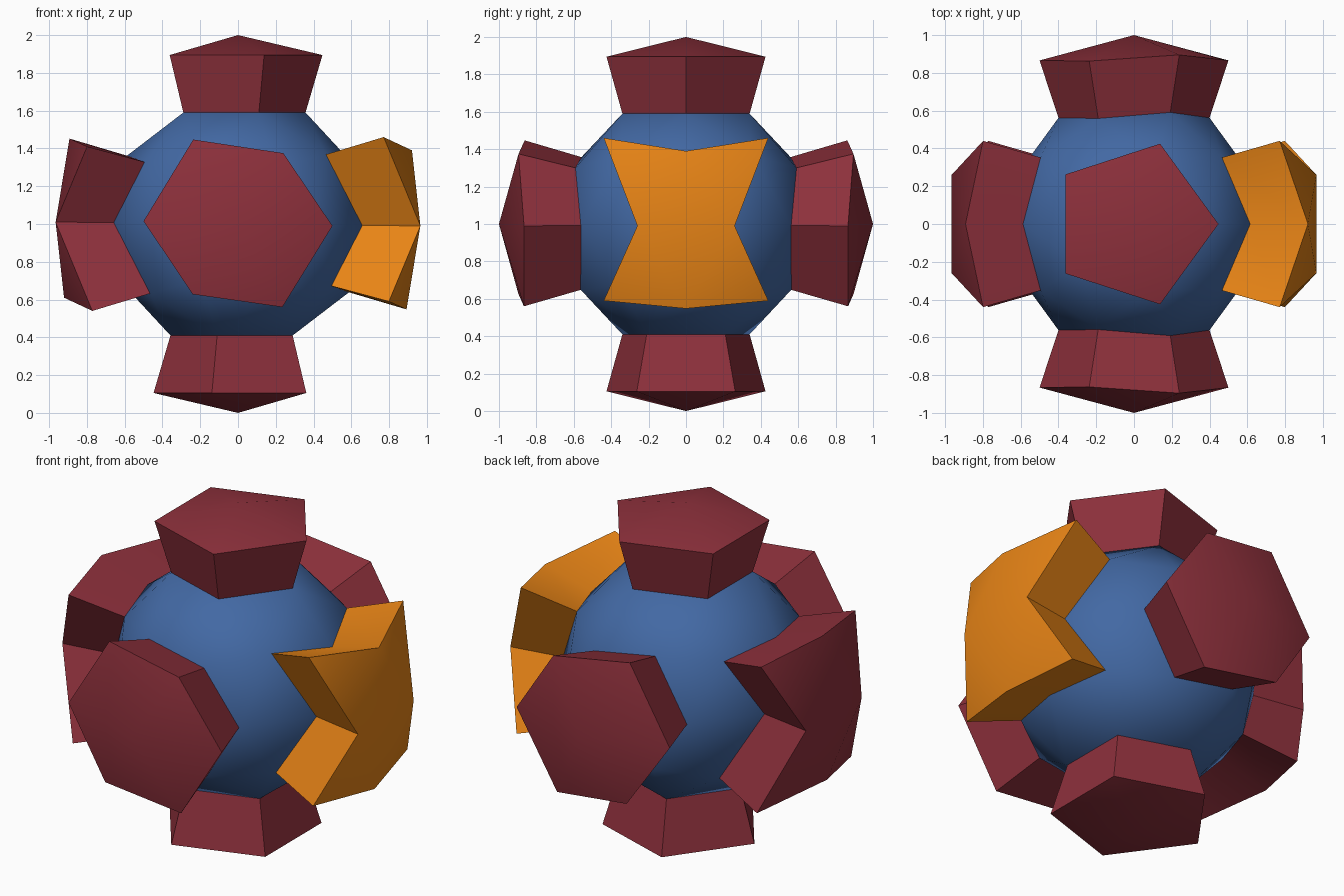
import bpy, bmesh, math
from mathutils import Vector

if "Cube" in bpy.data.objects:
    bpy.data.objects.remove(bpy.data.objects["Cube"])

CENTRE = Vector((0, 0, 1))
R_OUT, R_IN, TAPER = 1.0, 0.69, 0.8


def material(name, rgb):
    m = bpy.data.materials.new(name)
    m.diffuse_color = (*rgb, 1)
    m.use_nodes = True
    m.node_tree.nodes["Principled BSDF"].inputs["Base Color"].default_value = m.diffuse_color
    return m


RED = material("red", (0.27, 0.03, 0.045))
BLUE = material("blue", (0.055, 0.14, 0.37))
ORANGE = material("orange", (0.80, 0.23, 0.008))


def finish(bm, name, mat, angle):
    bmesh.ops.recalc_face_normals(bm, faces=bm.faces)
    mesh = bpy.data.meshes.new(name)
    bm.to_mesh(mesh)
    bm.free()
    ob = bpy.data.objects.new(name, mesh)
    ob.location = CENTRE
    mesh.materials.append(mat)
    bpy.context.collection.objects.link(ob)
    bpy.ops.object.select_all(action='DESELECT')
    ob.select_set(True)
    bpy.context.view_layer.objects.active = ob
    bpy.ops.object.shade_smooth_by_angle(angle=math.radians(angle))


def on_sphere(a, b, r, axis, sign):
    """Lift outline point (a, b) along an axis onto a sphere of radius r."""
    co = [a, b]
    co.insert(axis, sign * math.sqrt(r * r - a * a - b * b))
    return Vector(co)


def plate(name, outline, axis, sign, mat, cap=None):
    """Tapered block on the core; returns its base ring."""
    bm = bmesh.new()
    outer = [bm.verts.new(on_sphere(a, b, R_OUT, axis, sign)) for a, b in outline]
    base = [on_sphere(a * TAPER, b * TAPER, R_IN, axis, sign) for a, b in outline]
    inner = [bm.verts.new(p) for p in base]
    n = len(outline)
    for i in range(n):
        j = (i + 1) % n
        bm.faces.new((outer[i], outer[j], inner[j], inner[i]))
    if cap:
        for tri in cap:
            bm.faces.new([outer[i] for i in tri])
    else:
        apex = bm.verts.new(on_sphere(0, 0, R_OUT, axis, sign))
        for i in range(n):
            bm.faces.new((outer[i], outer[(i + 1) % n], apex))
    bm.faces.new(inner)
    finish(bm, name, mat, 30)
    return base


# Outlines, as seen along each axis
pentagon = [(0.447 * math.cos(math.tau * i / 5), 0.447 * math.sin(math.tau * i / 5))
            for i in range(5)]
hexagon = [(-0.5, 0.015), (-0.237, 0.447), (0.24, 0.375),
           (0.5, -0.01), (0.235, -0.44), (-0.24, -0.372)]
bow = [(-0.44, 0.46), (0, 0.39), (0.44, 0.46), (0.26, -0.01),
       (0.44, -0.41), (0, -0.452), (-0.44, -0.41), (-0.26, -0.01)]
bow_cap = [(0, 1, 7), (1, 2, 3), (1, 3, 7), (3, 4, 5), (5, 6, 7), (3, 5, 7)]

# Plates on the six sides
points = []
points += plate("top_plate", pentagon, 2, 1, RED)
points += plate("bottom_plate", [(-a, b) for a, b in pentagon], 2, -1, RED)
points += plate("front_plate", hexagon, 1, -1, RED)
points += plate("back_plate", hexagon, 1, 1, RED)
points += plate("right_plate", bow, 0, 1, ORANGE, bow_cap)
points += plate("left_plate", [(a, -b) for a, b in bow], 0, -1, RED, bow_cap)

# Round core stretched between the plate bases
bm = bmesh.new()
for p in points:
    bm.verts.new(p)
bmesh.ops.convex_hull(bm, input=bm.verts[:])
finish(bm, "core", BLUE, 180)
